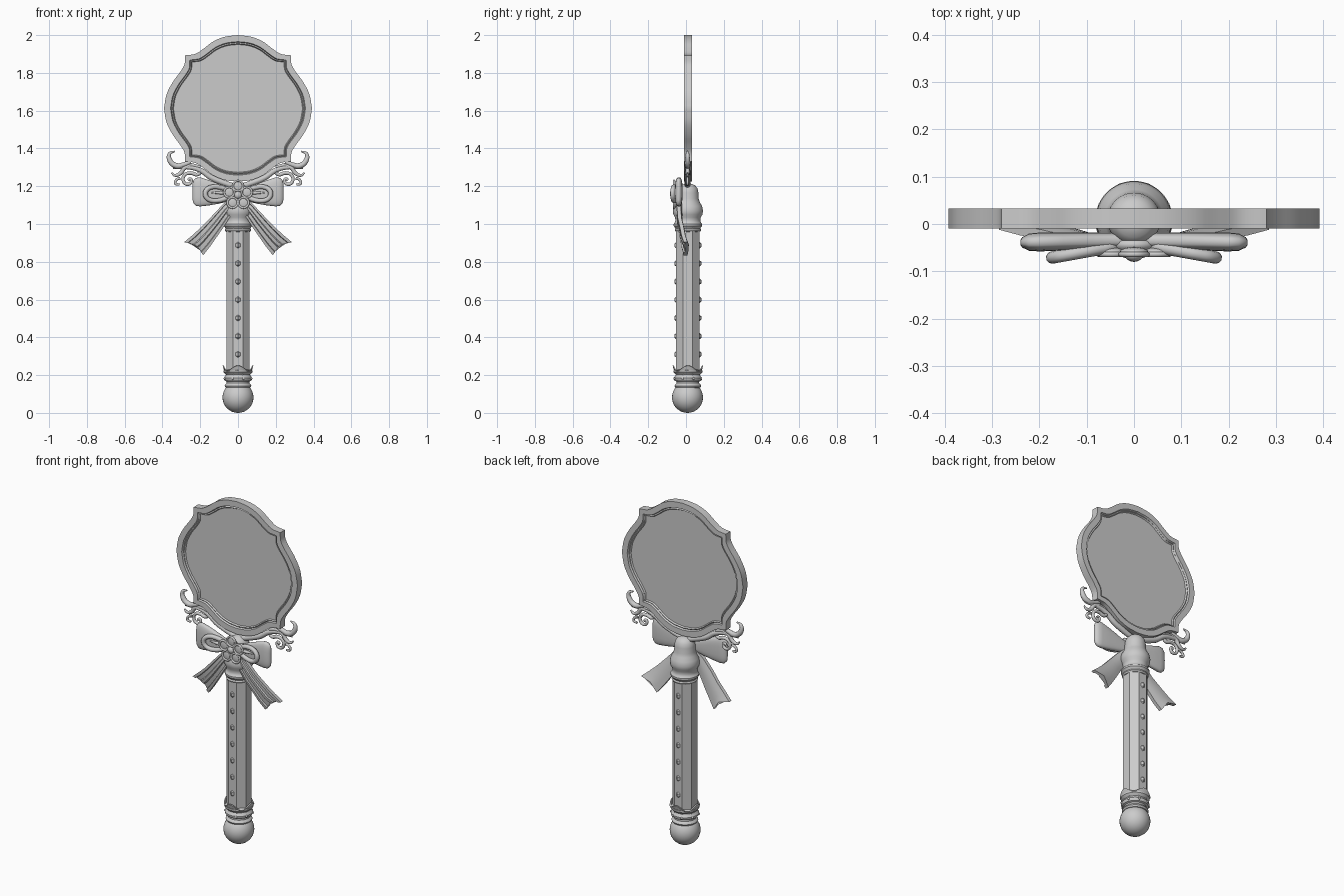
import bpy, bmesh
from math import sin, cos, pi, copysign
from mathutils import Vector

if "Cube" in bpy.data.objects:
    bpy.data.objects.remove(bpy.data.objects["Cube"])

AXIS_Y = 0.01  # handle axis


def loft(name, loops, angle=35, caps=True, closed=False):
    """Skin a list of equal-length closed loops."""
    bm = bmesh.new()
    rows = [[bm.verts.new(p) for p in loop] for loop in loops]
    n = len(rows[0])
    pairs = list(zip(rows, rows[1:])) + ([(rows[-1], rows[0])] if closed else [])
    for a, b in pairs:
        for i in range(n):
            j = (i + 1) % n
            bm.faces.new((a[i], a[j], b[j], b[i]))
    if caps and not closed:
        bm.faces.new(rows[0])
        bm.faces.new(rows[-1])
    bmesh.ops.recalc_face_normals(bm, faces=bm.faces)
    me = bpy.data.meshes.new(name)
    bm.to_mesh(me)
    bm.free()
    ob = bpy.data.objects.new(name, me)
    bpy.context.collection.objects.link(ob)
    smooth(ob, angle)
    return ob


def smooth(ob, angle=35):
    bpy.ops.object.select_all(action='DESELECT')
    ob.select_set(True)
    bpy.context.view_layer.objects.active = ob
    bpy.ops.object.shade_smooth_by_angle(angle=angle * pi / 180)


def ring(r, z, n=40, turn=0.0):
    return [(r * cos(2 * pi * i / n + turn), AXIS_Y + r * sin(2 * pi * i / n + turn), z) for i in range(n)]


def revolve(name, profile, n=40):
    return loft(name, [ring(r, z, n) for r, z in profile])


def tube(name, pts, width, cyclic=False):
    """Smooth tube through (x, y, z, thickness factor) points."""
    cu = bpy.data.curves.new(name, 'CURVE')
    cu.dimensions = '3D'
    cu.bevel_depth = width
    cu.bevel_resolution = 3
    cu.resolution_u = 8
    cu.use_fill_caps = True
    sp = cu.splines.new('BEZIER')
    sp.bezier_points.add(len(pts) - 1)
    sp.use_cyclic_u = cyclic
    for bp, p in zip(sp.bezier_points, pts):
        bp.co = p[:3]
        bp.radius = p[3]
        bp.handle_left_type = bp.handle_right_type = 'AUTO'
    ob = bpy.data.objects.new(name, cu)
    bpy.context.collection.objects.link(ob)
    bpy.ops.object.select_all(action='DESELECT')
    ob.select_set(True)
    bpy.context.view_layer.objects.active = ob
    bpy.ops.object.convert(target='MESH')
    smooth(bpy.context.object, 50)


def ball(name, loc, scale, seg=32, rot=0.0):
    bpy.ops.mesh.primitive_uv_sphere_add(segments=seg, ring_count=seg // 2, radius=1, location=loc, rotation=(0, rot, 0))
    ob = bpy.context.object
    ob.name = name
    ob.scale = scale
    smooth(ob, 60)


# mirror head: scalloped frame and recessed pane on both faces
def arc(pts, steps=5):
    """Catmull-Rom through 2D points."""
    v = [Vector(p) for p in pts]
    v = [2 * v[0] - v[1]] + v + [2 * v[-1] - v[-2]]
    out = []
    for a, b, c, d in zip(v, v[1:], v[2:], v[3:]):
        for k in range(steps):
            t = k / steps
            out.append(0.5 * (2 * b + (c - a) * t + (2 * a - 5 * b + 4 * c - d) * t * t
                              + (3 * b - a - 3 * c + d) * t ** 3))
    return out + [v[-2]]


top = arc([(0, .388), (.07, .379), (.13, .355), (.18, .318), (.225, .289), (.28, .281)])
side = arc([(.28, .281), (.283, .235), (.305, .195), (.345, .14), (.378, .075), (.392, 0)])
quarter = [tuple(p) for p in top + side[1:]]
right = quarter + [(x, -z) for x, z in quarter[-2::-1]]
outline = right + [(-x, z) for x, z in right[-2:0:-1]]


def head_loop(s, y):
    return [(x * s, y, 1.612 + z * s) for x, z in outline]


front = [(.872, .004), (.885, -.004), (.9, .0), (.912, -.01), (1, -.01)]
back = [(s, .023 - y) for s, y in reversed(front)]
loft('mirror_frame', [head_loop(s, y) for s, y in front + back], 25, closed=True)
loft('mirror_pane', [head_loop(.875, .004), head_loop(.875, .019)], 25)

# handle: pommel, rings, octagonal shaft, neck
ball('pommel', (0, AXIS_Y - .002, .082), (.082, .082, .082))
revolve('pommel_rings', [(.05, .13), (.066, .134), (.071, .143), (.066, .152), (.06, .157), (.06, .166),
                         (.07, .17), (.075, .178), (.075, .186), (.068, .194), (.064, .202), (.07, .208),
                         (.077, .216), (.077, .225), (.05, .232)])
loft('shaft', [ring(.067, z, 8, pi / 8) for z in (.2, .98)], 20)
revolve('neck', [(.05, .955), (.066, .96), (.07, .968), (.066, .977), (.069, .982), (.076, .99), (.076, 1.0),
                 (.069, 1.008), (.066, 1.018), (.068, 1.035), (.077, 1.05), (.08, 1.07), (.075, 1.095),
                 (.063, 1.115), (.057, 1.135), (.056, 1.165), (.051, 1.188), (.038, 1.205), (.015, 1.214)])


# scalloped crown around the shaft foot
def crown_loop(r, z, wave):
    n = 48
    return [(r * cos(a), AXIS_Y + r * sin(a), z + wave * cos(4 * a))
            for a in (2 * pi * i / n for i in range(n))]


loft('crown', [crown_loop(.07, .212, 0), crown_loop(.081, .237, .013),
               crown_loop(.075, .239, .013), crown_loop(.064, .212, 0)], closed=True)

# diamond studs down front and back of the shaft
for sgn in (-1, 1):
    for i in range(7):
        bpy.ops.mesh.primitive_uv_sphere_add(segments=4, ring_count=2, radius=1,
                                             location=(0, AXIS_Y + sgn * .062, .31 + i * .0963))
        bpy.context.object.name = 'stud'
        bpy.context.object.scale = (.014, .011, .017)
for i in range(8):
    a = pi / 8 + i * pi / 4
    ball('rivet', (.075 * cos(a), AXIS_Y + .075 * sin(a), .182), (.007, .007, .007), 8)


# bow
def power(v, e):
    return copysign(abs(v) ** e, v)


def lobe(s):
    stations = [(.0, .028, .014, 1.155), (.05, .036, .016, 1.155), (.1, .052, .018, 1.16), (.15, .066, .019, 1.165),
                (.2, .077, .02, 1.17), (.222, .074, .018, 1.17), (.236, .06, .011, 1.17), (.24, .045, .005, 1.17)]
    loops = []
    for x, h, d, zc in stations:
        loops.append([(s * x, -.034 - .02 * x + d * power(cos(a), .7), zc + h * power(sin(a), .7))
                      for a in (2 * pi * k / 28 for k in range(28))])
    loft('bow_lobe', loops, 50)


def tail(s):
    # centre x, z, depth, half width along the slanted across-direction
    stations = [(.02, 1.12, -.03, .03), (.06, 1.075, -.036, .036), (.11, 1.01, -.032, .044),
                (.155, .955, -.02, .05), (.195, .91, -.012, .057), (.235, .869, .0, .063)]
    section = [(-1, .008), (-1, -.012), (-.72, -.014), (-.66, -.005), (-.25, -.006), (-.15, -.013), (.15, -.013),
               (.25, -.006), (.66, -.005), (.72, -.014), (1, -.012), (1, .008), (.5, .013), (0, .015), (-.5, .013)]
    loops = []
    for k, (x, z, y, w) in enumerate(stations):
        notch = .02 if k == len(stations) - 1 else 0
        loops.append([(s * (x + u * w * .8 - notch * .7 * (1 - abs(u))), y + v,
                       z + u * w * .55 + notch * (1 - abs(u))) for u, v in section])
    loft('bow_tail', loops, 35)


for s in (-1, 1):
    lobe(s)
    tail(s)
    # raised inner loop of ribbon
    loop = []
    for k in range(12):
        a = 2 * pi * k / 12
        x = .105 + .068 * cos(a)
        loop.append((s * x, -.047 - .18 * max(0, x - .04), 1.16 + (.036 + .01 * cos(a)) * sin(a), 1))
    tube('bow_inner_loop', loop, .013, True)
    tube('bow_fold', [(s * .03, -.052, 1.155, 1), (s * .09, -.058, 1.165, 1), (s * .14, -.058, 1.165, .4)], .009)

    # scrollwork under the mirror
    y = .008
    tube('large_scroll', [(s * x, y, z, r) for x, z, r in
                          [(.335, 1.385, .3), (.362, 1.372, .8), (.36, 1.335, 1.2), (.325, 1.308, 1.3),
                           (.285, 1.315, 1.1), (.25, 1.33, 1)]], .012)
    tube('hook_scroll', [(s * x, y, z, r) for x, z, r in
                         [(.352, 1.272, .4), (.335, 1.258, .8), (.305, 1.268, 1.1), (.285, 1.295, 1.2),
                          (.25, 1.31, 1), (.2, 1.3, 1)]], .01)
    tube('curl_scroll', [(s * x, y, z, r) for x, z, r in
                         [(.305, 1.243, .9), (.325, 1.235, .9), (.332, 1.215, .9), (.31, 1.208, .8)]], .008)
    tube('spiral_scroll', [(s * x, y, z, r) for x, z, r in
                           [(.265, 1.232, .8), (.252, 1.24, .8), (.248, 1.222, .9), (.268, 1.21, 1),
                            (.29, 1.23, 1), (.282, 1.26, 1), (.25, 1.27, 1.1), (.215, 1.262, 1.1),
                            (.19, 1.285, 1)]], .009)
    tube('support_scroll', [(s * x, y, z, r) for x, z, r in
                            [(.345, 1.295, .3), (.26, 1.3, 1), (.2, 1.285, 1.2), (.14, 1.245, 1.3),
                             (.08, 1.22, 1.3), (.02, 1.2, 1.2)]], .012)

# flower at the knot: five rimmed petals and a domed heart
ball('bow_knot', (0, -.044, 1.15), (.05, .022, .05))
for i in range(5):
    a = pi / 2 + i * 2 * pi / 5
    cx, cz = .049 * cos(a), 1.153 + .049 * sin(a)
    ball('petal', (cx, -.058, cz), (.03, .009, .03), 20)
    tube('petal_rim', [(cx + .027 * cos(b), -.064, cz + .027 * sin(b), 1)
                       for b in (2 * pi * k / 8 for k in range(8))], .006, True)
ball('flower_heart', (0, -.064, 1.153), (.02, .016, .02), 16)
